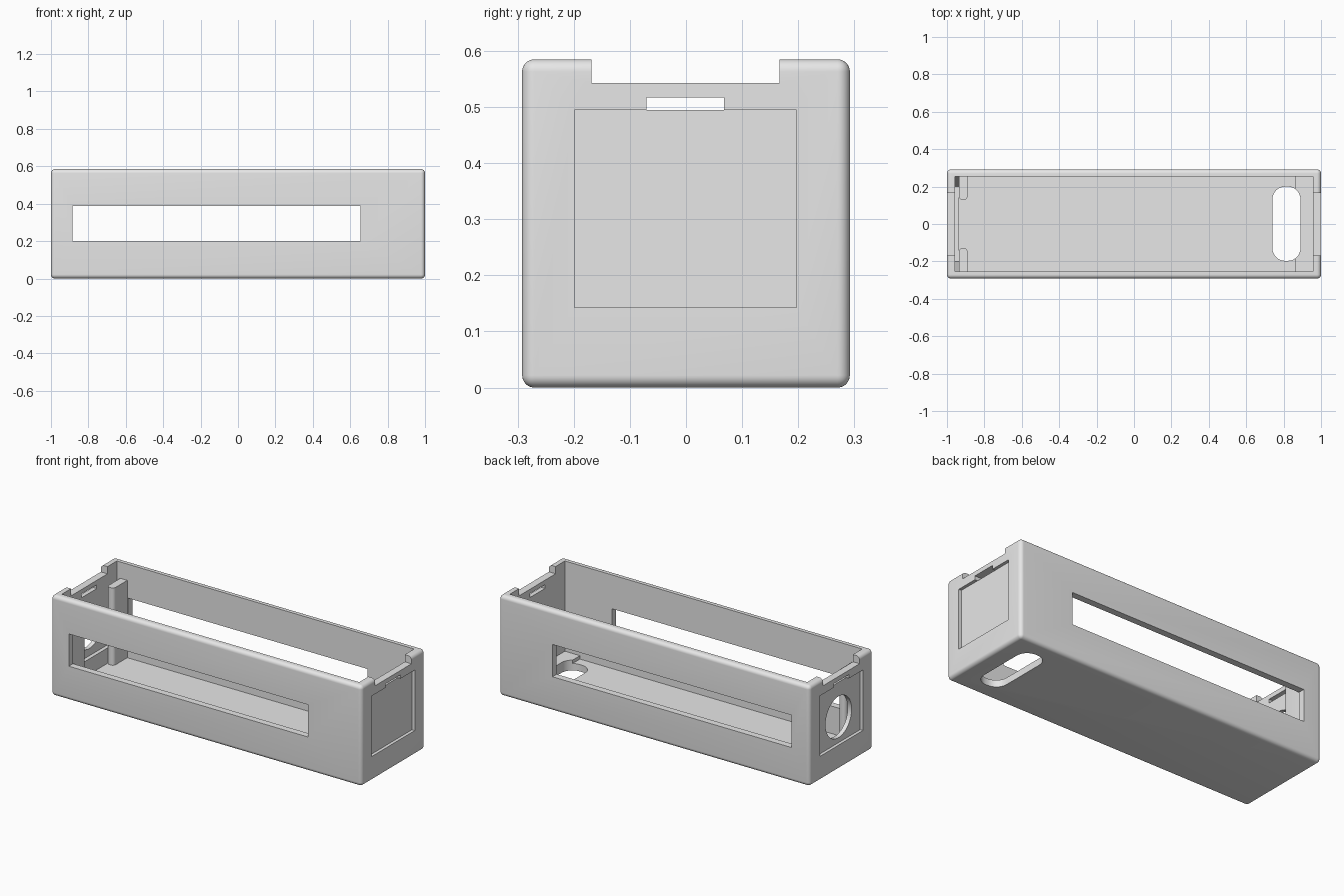
import bpy, bmesh, math
from mathutils import Matrix

if "Cube" in bpy.data.objects:
    bpy.data.objects.remove(bpy.data.objects["Cube"], do_unlink=True)

grey = bpy.data.materials.new("plain grey")
grey.use_nodes = True
grey.diffuse_color = (0.8, 0.8, 0.8, 1)
grey.node_tree.nodes["Principled BSDF"].inputs["Base Color"].default_value = grey.diffuse_color


def finish(name, bm):
    bmesh.ops.recalc_face_normals(bm, faces=bm.faces)
    mesh = bpy.data.meshes.new(name)
    bm.to_mesh(mesh)
    bm.free()
    mesh.materials.append(grey)
    ob = bpy.data.objects.new(name, mesh)
    bpy.context.collection.objects.link(ob)
    return ob


def box(name, x, y, z, round_edges=0, axis=None):
    """Box from (min, max) ranges, rounding all edges or those along one axis."""
    bm = bmesh.new()
    bmesh.ops.create_cube(bm, size=1)
    for v in bm.verts:
        v.co = [lo + (c + 0.5) * (hi - lo) for c, (lo, hi) in zip(v.co, (x, y, z))]
    if round_edges:
        edges = [e for e in bm.edges if axis is None
                 or abs((e.verts[0].co - e.verts[1].co).normalized()[axis]) > 0.9]
        bmesh.ops.bevel(bm, geom=edges, offset=round_edges, segments=8,
                        profile=0.5, affect='EDGES')
    return finish(name, bm)


def extrude_yz(name, outline, x0, x1):
    """Prism along x from an outline of (y, z) points."""
    bm = bmesh.new()
    face = bm.faces.new([bm.verts.new((x0, y, z)) for y, z in outline])
    new = bmesh.ops.extrude_face_region(bm, geom=[face])["geom"]
    bmesh.ops.translate(bm, vec=(x1 - x0, 0, 0),
                        verts=[v for v in new if isinstance(v, bmesh.types.BMVert)])
    return finish(name, bm)


def cut(target, cutter):
    cutter.hide_render = True
    mod = target.modifiers.new("cut", 'BOOLEAN')
    mod.operation, mod.solver, mod.object = 'DIFFERENCE', 'EXACT', cutter
    bpy.context.view_layer.objects.active = target
    bpy.ops.object.modifier_apply(modifier=mod.name)
    bpy.data.objects.remove(cutter, do_unlink=True)


L, W, H = 1.0, 0.292, 0.585       # outer half length, half width, height
IL, IW, FLOOR = 0.957, 0.253, 0.04  # inner half length, half width, floor level

# Open-topped case
case = box("case", (-L, L), (-W, W), (0, H), 0.022)
cut(case, box("cavity", (-IL, IL), (-IW, IW), (FLOOR, 1)))

# Long windows through front and back, oval opening in the floor
cut(case, box("window_cutter", (-0.885, 0.655), (-1, 1), (0.2, 0.388)))
cut(case, box("oval_cutter", (0.74, 0.89), (-0.197, 0.2), (-0.1, 0.15), 0.068, 2))

# End walls: lid notch, finger slot and shallow panel recess
cut(case, box("notch_cutter", (-2, 2), (-0.168, 0.167), (0.543, 1)))
cut(case, box("slot_cutter", (-2, 2), (-0.07, 0.068), (0.48, 0.517)))
for side in (-1, 1):
    xs = sorted((side * 0.982, side * 1.2))
    cut(case, box("recess_cutter", xs, (-0.199, 0.197), (0.143, 0.495)))
    # Thin panel web closes the slot below the recess top
    xs = sorted((side * IL, side * 0.982))
    box("panel_top_" + ("left" if side > 0 else "right"), xs,
        (-0.08, 0.08), (0.47, 0.495))

# Round opening in the right end
bm = bmesh.new()
bmesh.ops.create_cone(bm, cap_ends=True, segments=64, radius1=0.12, radius2=0.12,
                      depth=0.3, matrix=Matrix.Translation((-1, 0, 0.2925))
                      @ Matrix.Rotation(math.pi / 2, 4, 'Y'))
cut(case, finish("round_cutter", bm))

# Board guide: rounded posts and a seat with steep sides against the right end
for side, name in ((-1, "front"), (1, "back")):
    ys = sorted((side * 0.128, side * (IW + 0.015)))
    post = box("guide_post_" + name, (-0.935, -0.89), ys, (0.03, 0.49))
    bm = bmesh.new()
    bm.from_mesh(post.data)
    tips = [e for e in bm.edges if all(abs(v.co.y) < 0.2 for v in e.verts)
            and abs(e.verts[0].co.z - e.verts[1].co.z) > 0.1]
    bmesh.ops.bevel(bm, geom=tips, offset=0.02, segments=6, profile=0.5, affect='EDGES')
    bm.to_mesh(post.data)
    bm.free()
seat = [(-IW, 0.03), (IW, 0.03), (IW, 0.45), (0.2, 0.13), (-0.2, 0.13), (-IW, 0.45)]
extrude_yz("board_seat", seat, -0.965, -0.935)

# Slightly raised floor step at the left end, open around the oval
step = box("floor_step", (0.86, IL + 0.01), (-IW - 0.01, IW + 0.01), (0.03, 0.06))
cut(step, box("oval_cutter", (0.74, 0.89), (-0.197, 0.2), (-0.1, 0.15), 0.068, 2))

# Smooth rounded edges, keep the rest crisp
for ob in bpy.context.scene.objects:
    ob.select_set(ob.type == 'MESH' and grey.name in ob.data.materials)
bpy.context.view_layer.objects.active = case
bpy.ops.object.shade_smooth_by_angle(angle=math.radians(30))
